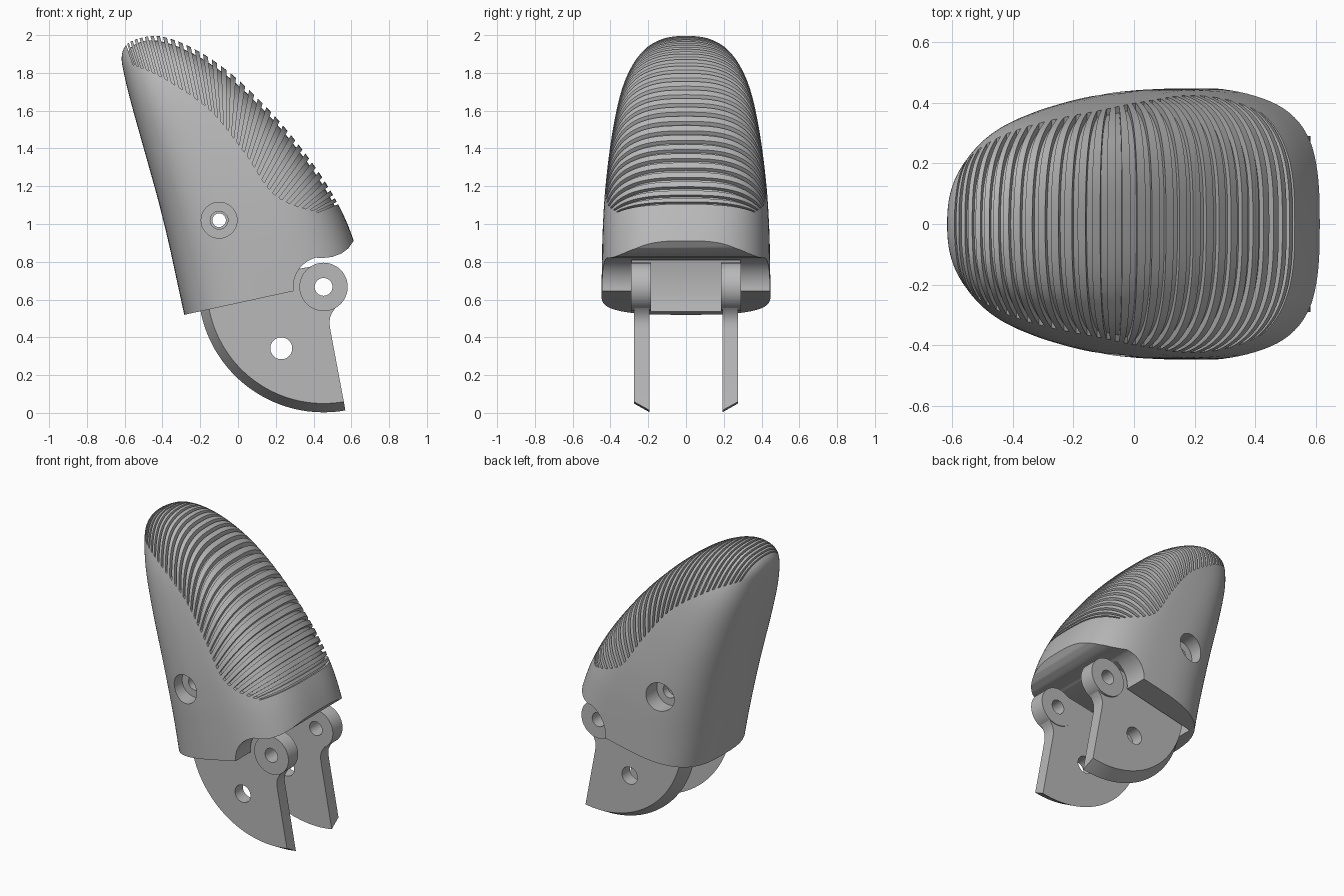
import bpy, bmesh
from math import sin, cos, radians, pi
from mathutils import Vector

if "Cube" in bpy.data.objects:
    bpy.data.objects.remove(bpy.data.objects["Cube"])

# Single grey plastic
grey = bpy.data.materials.new("grey plastic")
grey.use_nodes = True
grey.diffuse_color = (0.48, 0.48, 0.48, 1)
grey.node_tree.nodes["Principled BSDF"].inputs["Base Color"].default_value = (0.48, 0.48, 0.48, 1)

HINGE = (0.453, 0.667)
AXIS_U = Vector((0.977, 0, 0.212))    # across the tilted body
AXIS_W = Vector((-0.212, 0, 0.977))   # along the tilted body


def spline(points, t):
    """Catmull-Rom through points of any dimension, t from 0 to 1."""
    n = len(points) - 1
    s = min(max(t, 0), 1) * n
    i = min(int(s), n - 1)
    f = s - i
    a, b, c, d = (points[min(max(k, 0), n)] for k in range(i - 1, i + 3))
    return [0.5 * (2 * q + (r - p) * f + (2 * p - 5 * q + 4 * r - v) * f ** 2
                   + (3 * q - p - 3 * r + v) * f ** 3)
            for p, q, r, v in zip(a, b, c, d)]


def arc(centre, radius, start, end, steps):
    return [(centre[0] + radius * cos(radians(start + (end - start) * i / steps)),
             centre[1] + radius * sin(radians(start + (end - start) * i / steps)))
            for i in range(steps + 1)]


def finish(name, bm):
    bmesh.ops.recalc_face_normals(bm, faces=bm.faces)
    mesh = bpy.data.meshes.new(name)
    bm.to_mesh(mesh)
    bm.free()
    mesh.materials.append(grey)
    obj = bpy.data.objects.new(name, mesh)
    bpy.context.collection.objects.link(obj)
    return obj


def add_prism(bm, near, y0, y1, far=None):
    """Solid between an XZ outline at y0 and a matching one at y1."""
    a = [bm.verts.new((x, y0, z)) for x, z in near]
    b = [bm.verts.new((x, y1, z)) for x, z in (far or near)]
    bm.faces.new(a)
    bm.faces.new(b[::-1])
    for i in range(len(a)):
        j = (i + 1) % len(a)
        bm.faces.new((a[j], a[i], b[i], b[j]))


def prism(name, near, y0, y1, far=None):
    bm = bmesh.new()
    add_prism(bm, near, y0, y1, far)
    return finish(name, bm)


def disc(name, centre, radius, y0, y1):
    return prism(name, arc(centre, radius, 0, 360, 48)[:-1], y0, y1)


def cut(obj, cutter):
    """Subtract the cutter and remove it."""
    mod = obj.modifiers.new("cut", "BOOLEAN")
    mod.operation = "DIFFERENCE"
    mod.solver = "EXACT"
    mod.object = cutter
    cutter.hide_render = True
    bpy.context.view_layer.update()
    graph = bpy.context.evaluated_depsgraph_get()
    mesh = bpy.data.meshes.new_from_object(obj.evaluated_get(graph))
    obj.modifiers.clear()
    obj.data = mesh
    bpy.data.objects.remove(cutter)


def smooth(obj, angle=32):
    obj.data.shade_smooth()
    obj.data.set_sharp_from_angle(angle=radians(angle))


# Body sections: height along axis, back edge, front edge, half width, squareness
SECTIONS = [
    (0.568, -0.168, 0.80, 0.447, 3.0),
    (0.76, -0.168, 0.792, 0.445, 2.9),
    (0.95, -0.168, 0.757, 0.44, 2.9),
    (1.18, -0.174, 0.678, 0.425, 2.9),
    (1.46, -0.19, 0.543, 0.392, 2.9),
    (1.70, -0.204, 0.392, 0.347, 2.8),
    (1.86, -0.209, 0.26, 0.29, 2.6),
    (1.97, -0.203, 0.135, 0.22, 2.4),
    (2.03, -0.165, 0.035, 0.14, 2.1),
    (2.05, -0.10, -0.03, 0.06, 2.0),
]


def body_loft(name, inset=0.0, rings=54, sides=96):
    bm = bmesh.new()
    loops = []
    for r in range(rings + 1):
        w, back, front, half, power = spline(SECTIONS, r / rings)
        w -= inset * (w / 2.05) ** 4
        mid = (back + front) / 2
        a = max((front - back) / 2 - inset, 0.01)
        b = max(half - inset, 0.01)
        loop = []
        for s in range(sides):
            c, d = cos(2 * pi * s / sides), sin(2 * pi * s / sides)
            u = mid + a * abs(c) ** (2 / power) * (1 if c > 0 else -1)
            y = b * abs(d) ** (2 / power) * (1 if d > 0 else -1)
            loop.append(bm.verts.new(AXIS_U * u + AXIS_W * w + Vector((0, y, 0))))
        loops.append(loop)
    for lo, hi in zip(loops, loops[1:]):
        for s in range(sides):
            t = (s + 1) % sides
            bm.faces.new((lo[s], lo[t], hi[t], hi[s]))
    bm.faces.new(loops[0][::-1])
    bm.faces.new(loops[-1])
    return finish(name, bm)


body = body_loft("fingertip_body")

# Grip grooves: fanned slabs from the crest line to the pad boundary
CREST = [(-0.59, 1.93), (-0.45, 2.0), (-0.2, 1.91), (0.1, 1.67), (0.36, 1.37), (0.54, 1.10)]
EDGE = [(-0.56, 1.845), (-0.39, 1.77), (-0.15, 1.605), (0.03, 1.385), (0.2, 1.15), (0.43, 1.06)]
GROOVES = 31
bm = bmesh.new()
for i in range(GROOVES):
    quad = []
    for side in (-1, 1):
        t = (i + 0.5 + 0.22 * side) / GROOVES
        top, low = Vector(spline(CREST, t)), Vector(spline(EDGE, t))
        pair = [top + (top - low).normalized() * 0.06, low]
        quad += pair if side < 0 else pair[::-1]
    add_prism(bm, quad, -0.6, 0.6)
grooves = finish("groove_cutter", bm)
cut(grooves, body_loft("groove_floor", inset=0.02))
cut(body, grooves)

# Hinge notch and lifted front lip
notch = arc(HINGE, 0.16, 187, 105, 16) + [
    (0.45, 0.82), (0.5, 0.826), (0.55, 0.845), (0.585, 0.872), (0.615, 0.915),
    (0.9, 0.95), (0.9, 0.4), (0.3, 0.4)]
cut(body, prism("notch_cutter", notch, -0.7, 0.7))

# Cavity the fork swings into
cavity = arc(HINGE, 0.672, 205, 168, 20) + [(0.4, 0.812), (0.6, 0.812), (0.6, 0.38)]
cut(body, prism("cavity_cutter", cavity, -0.285, 0.285))

# Cross bore with a counterbore on each side
BORE = (-0.1, 1.02)
cut(body, disc("bore_cutter", BORE, 0.036, -0.7, 0.7))
for side in (-1, 1):
    cut(body, disc("seat_cutter", BORE, 0.095, side * 0.32, side * 0.7))
    cut(body, disc("step_cutter", BORE, 0.047, side * 0.27, side * 0.5))
smooth(body)


def fork_outline(radius):
    return (arc(HINGE, radius, 280, 180, 40) + arc(HINGE, 0.125, 120, -58, 24)
            + [(0.498, 0.53), (0.487, 0.505), (0.484, 0.475), (0.488, 0.445)])


# Pair of fork plates with chamfered rims and round hinge knuckles
for side, label in ((-1, "right"), (1, "left")):
    fork = prism(label + "_fork", fork_outline(0.664), side * 0.192, side * 0.276,
                 fork_outline(0.617))
    cut(fork, disc("hinge_cutter", HINGE, 0.047, -0.5, 0.5))
    cut(fork, disc("pin_cutter", (0.229, 0.342), 0.058, -0.5, 0.5))
    smooth(fork)
    knuckle = disc(label + "_knuckle", HINGE, 0.128, side * 0.186, side * 0.29)
    cut(knuckle, disc("hinge_cutter", HINGE, 0.047, -0.5, 0.5))
    smooth(knuckle)
